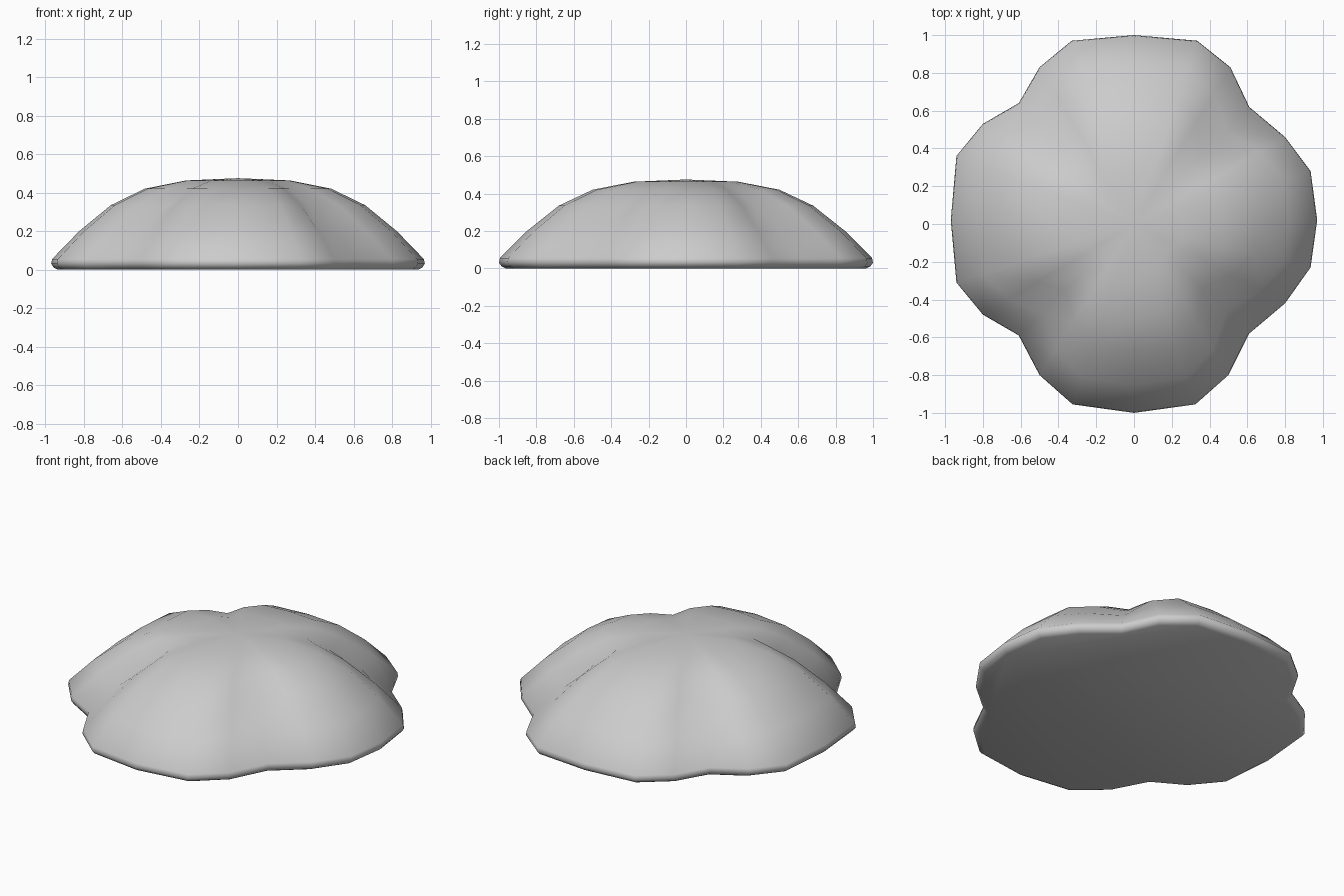
import bpy

if "Cube" in bpy.data.objects:
    bpy.data.objects.remove(bpy.data.objects["Cube"])

# Rim outline seen from above, counter-clockwise from +x (four lobes, 24 points)
outline = [
    (0.97, 0.02), (0.935, 0.28), (0.80, 0.46), (0.61, 0.62), (0.51, 0.83), (0.335, 0.97),
    (0.0, 1.0), (-0.33, 0.97), (-0.50, 0.83), (-0.61, 0.64), (-0.80, 0.53), (-0.94, 0.36),
    (-0.97, 0.02), (-0.94, -0.31), (-0.80, -0.48), (-0.61, -0.59), (-0.50, -0.80), (-0.325, -0.955),
    (0.0, -1.0), (0.325, -0.955), (0.50, -0.80), (0.61, -0.58), (0.80, -0.42), (0.935, -0.23)]

# Profile from the base up: (scale on lobes, scale in valleys, height)
profile = [
    (0.965, 0.965, 0.005), (0.985, 0.985, 0.01), (1.0, 1.0, 0.03), (0.995, 0.995, 0.055),
    (0.85, 0.80, 0.20), (0.68, 0.59, 0.335), (0.50, 0.44, 0.42), (0.28, 0.27, 0.463)]

# How strongly each outline point belongs to a valley (repeats every lobe)
valley = [0.0, 0.0, 0.35, 1.0, 0.35, 0.0]

n = len(outline)
verts, faces = [], []
for lobe, dip, z in profile:
    for i, (x, y) in enumerate(outline):
        s = lobe + (dip - lobe) * valley[i % 6]
        verts.append((x * s, y * s, z - 0.005 if z < 0.008 else z))

# Side bands between rings
for r in range(len(profile) - 1):
    for i in range(n):
        j = (i + 1) % n
        faces.append((r * n + i, r * n + j, (r + 1) * n + j, (r + 1) * n + i))

# Flat base and fan to the crown
faces.append(tuple(reversed(range(n))))
crown = len(verts)
verts.append((0, 0, 0.475))
last = (len(profile) - 1) * n
for i in range(n):
    faces.append((last + i, last + (i + 1) % n, crown))

mesh = bpy.data.meshes.new("lobed_mound")
mesh.from_pydata(verts, [], faces)
mesh.update()
mound = bpy.data.objects.new("lobed_mound", mesh)
bpy.context.collection.objects.link(mound)

# Smooth surface with a sharp underside
bpy.context.view_layer.objects.active = mound
mound.select_set(True)
bpy.ops.object.shade_smooth_by_angle(angle=1.0)
